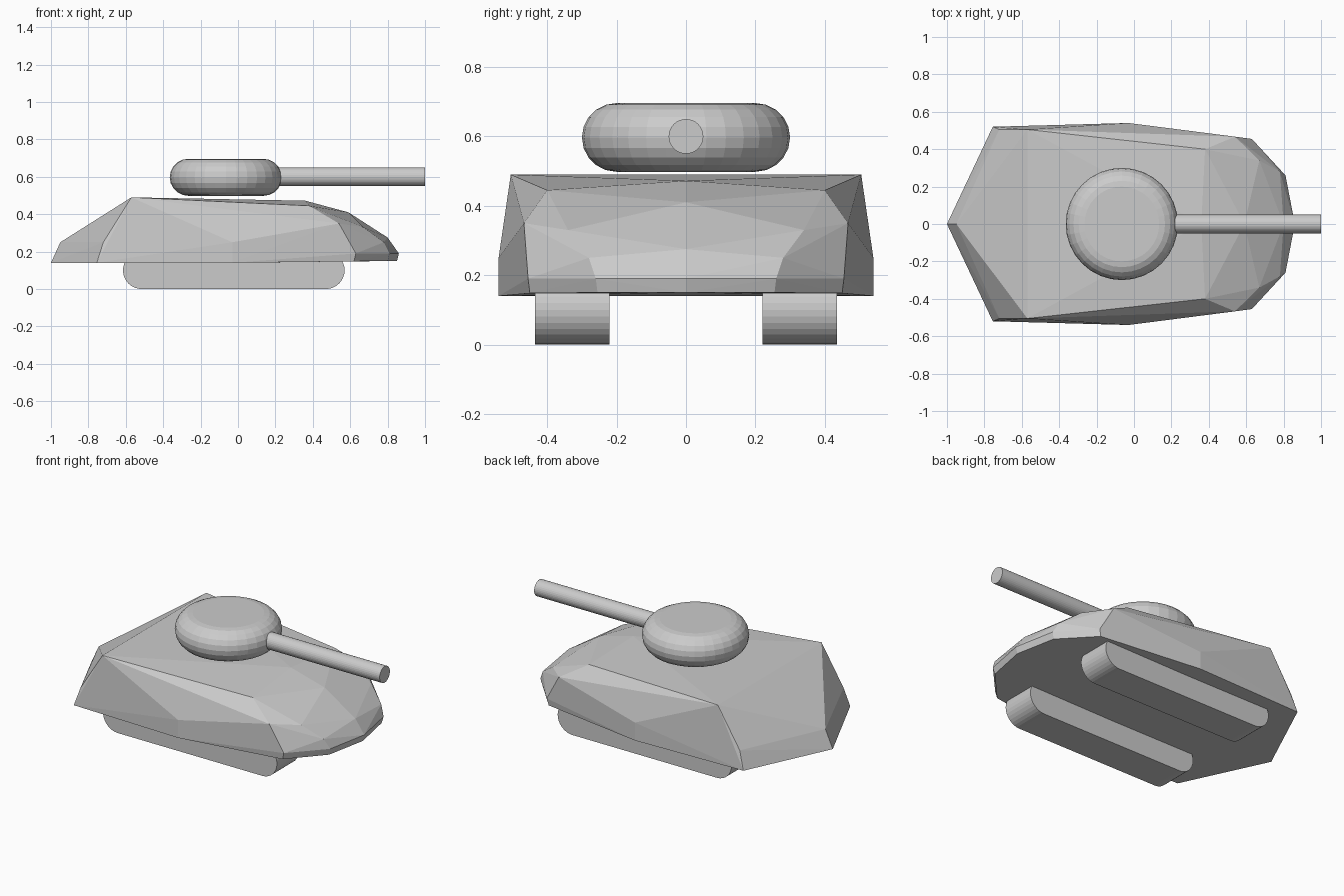
import bpy, bmesh, math
from mathutils import Matrix

if "Cube" in bpy.data.objects:
    bpy.data.objects.remove(bpy.data.objects["Cube"], do_unlink=True)

gray = bpy.data.materials.new("armour_gray")
gray.use_nodes = True
gray.diffuse_color = (0.6, 0.6, 0.6, 1)
gray.node_tree.nodes["Principled BSDF"].inputs["Base Color"].default_value = gray.diffuse_color


def add_object(name, bm):
    bmesh.ops.recalc_face_normals(bm, faces=bm.faces)
    mesh = bpy.data.meshes.new(name)
    bm.to_mesh(mesh)
    bm.free()
    mesh.materials.append(gray)
    obj = bpy.data.objects.new(name, mesh)
    bpy.context.collection.objects.link(obj)
    return obj


# Faceted armoured hull: corners of one half, mirrored and wrapped
def build_hull():
    spine = [(-1, .14), (-.95, .25), (-.57, .49), (.36, .472),
             (.59, .41), (.80, .275), (.86, .19), (.85, .15)]
    side = [(-.755, .52, .14), (-.72, .505, .25), (-.57, .505, .49),
            (-.03, .54, .14), (-.03, .54, .25), (.38, .40, .445),
            (.54, .467, .35), (.63, .455, .19), (.62, .45, .148),
            (.67, .34, .33), (.78, .28, .25), (.81, .26, .19), (.80, .255, .15)]
    bm = bmesh.new()
    for x, z in spine:
        bm.verts.new((x, 0, z))
    for x, y, z in side:
        for s in (-1, 1):
            bm.verts.new((x, s * y, z))
    result = bmesh.ops.convex_hull(bm, input=bm.verts)
    loose = {v for v in result["geom_interior"] if isinstance(v, bmesh.types.BMVert)}
    bmesh.ops.delete(bm, geom=list(loose), context='VERTS')
    add_object("hull", bm)


# Round-edged turret, spun from a half-circle rim profile
def build_turret(segments=32, steps=10):
    bm = bmesh.new()
    rings = []
    for i in range(steps + 1):
        a = math.pi * (i / steps - .5)
        r, z = .2 + .1 * math.cos(a), .597 + .099 * math.sin(a)
        rings.append([bm.verts.new((-.065 + r * math.cos(t), r * math.sin(t), z))
                      for t in (math.tau * k / segments for k in range(segments))])
    for low, high in zip(rings, rings[1:]):
        for k in range(segments):
            n = (k + 1) % segments
            bm.faces.new((low[k], low[n], high[n], high[k]))
    bm.faces.new(rings[0])
    bm.faces.new(rings[-1])
    add_object("turret", bm)


# Straight gun barrel
def build_barrel(start=.1, end=1, radius=.05):
    bm = bmesh.new()
    place = Matrix.Translation(((start + end) / 2, 0, .6)) @ Matrix.Rotation(math.pi / 2, 4, 'Y')
    bmesh.ops.create_cone(bm, cap_ends=True, segments=32, radius1=radius,
                          radius2=radius, depth=end - start, matrix=place)
    add_object("gun_barrel", bm)


# Capsule-shaped track, extruded sideways
def build_track(name, y, width=.215, rear=-.615, front=.57, r=.1, steps=16):
    bm = bmesh.new()
    outline = []
    for cx, begin in ((front - r, -math.pi / 2), (rear + r, math.pi / 2)):
        for i in range(steps + 1):
            a = begin + math.pi * i / steps
            outline.append(bm.verts.new((cx + r * math.cos(a), y - width / 2, r + r * math.sin(a))))
    face = bm.faces.new(outline)
    moved = bmesh.ops.extrude_face_region(bm, geom=[face])["geom"]
    bmesh.ops.translate(bm, vec=(0, width, 0),
                        verts=[v for v in moved if isinstance(v, bmesh.types.BMVert)])
    add_object(name, bm)


build_hull()
build_turret()
build_barrel()
build_track("front_track", -.3275)
build_track("back_track", .3275)
